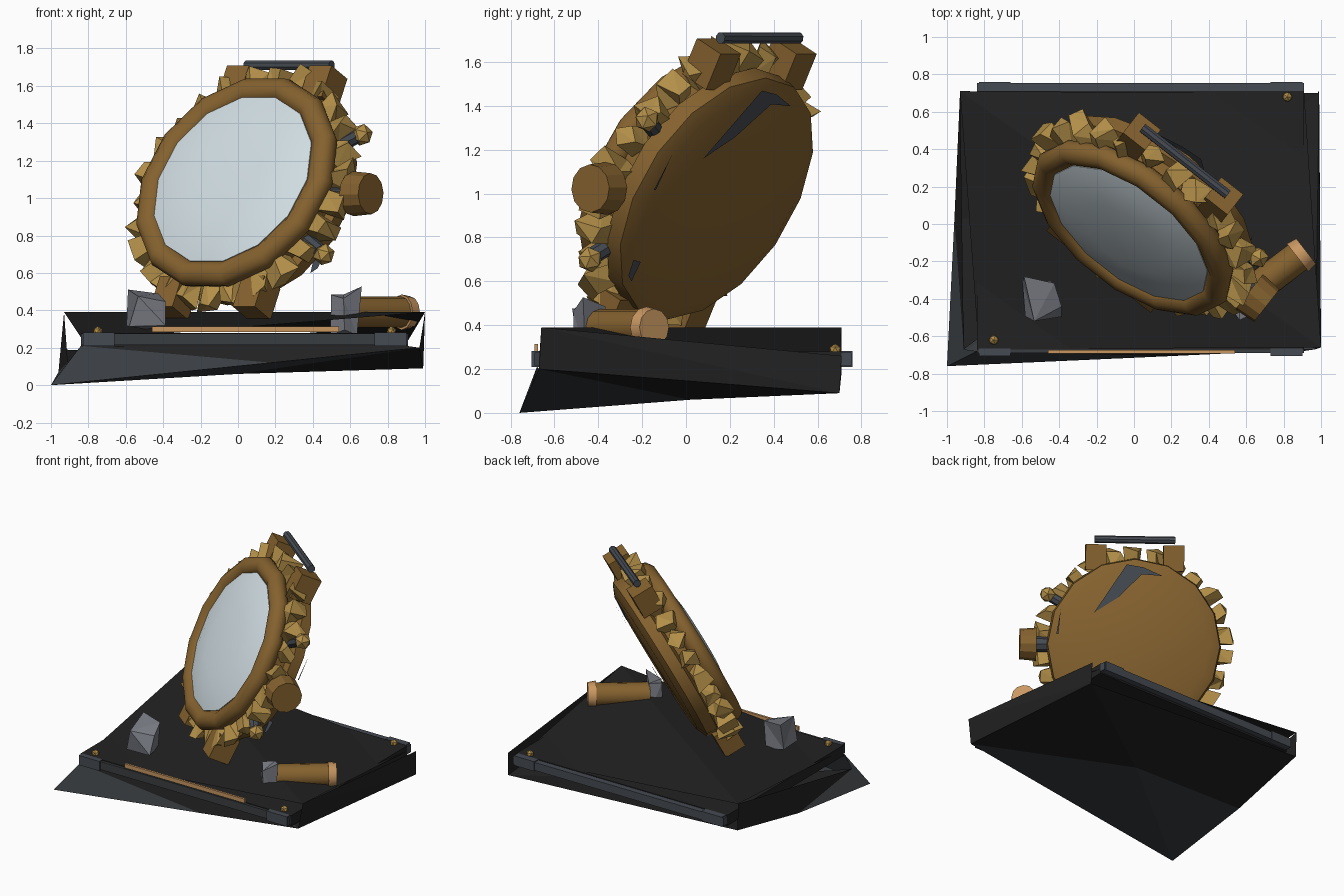
import bpy, bmesh, math, random
from mathutils import Matrix, Vector

random.seed(4)
cube = bpy.data.objects.get("Cube")
if cube:
    bpy.data.objects.remove(cube, do_unlink=True)


def material(name, r, g, b):
    m = bpy.data.materials.new(name)
    m.use_nodes = True
    m.diffuse_color = (r, g, b, 1)
    m.node_tree.nodes["Principled BSDF"].inputs["Base Color"].default_value = (r, g, b, 1)
    return m


BRASS = material("dark brass", .235, .122, .028)
GOLD = material("bright brass", .45, .275, .066)
COPPER = material("pale copper", .58, .31, .12)
GLASS = material("pale glass", .64, .73, .77)
STEEL = material("steel", .2, .21, .24)
BLUED = material("blued steel", .06, .07, .085)
CHARCOAL = material("charcoal", .042, .047, .053)
BLACK = material("black", .016, .016, .016)

# Local frame of the tilted watch: X along the face, Y up the face, Z out of the glass
axis_z = Vector((-.55, -.70, .46)).normalized()
axis_x = Vector((.787, -.617, 0)).normalized()
axis_y = axis_z.cross(axis_x)
WATCH = Matrix((axis_x, axis_y, axis_z)).transposed().to_4x4()
WATCH.translation = (-.045, -.07, 1.115)
WORLD = Matrix.Identity(4)


def finish(name, bm, mat, matrix=WORLD, smooth=None):
    me = bpy.data.meshes.new(name)
    bm.to_mesh(me)
    bm.free()
    ob = bpy.data.objects.new(name, me)
    bpy.context.collection.objects.link(ob)
    ob.matrix_world = matrix
    me.materials.append(mat)
    if smooth:
        bpy.ops.object.select_all(action='DESELECT')
        ob.select_set(True)
        bpy.context.view_layer.objects.active = ob
        bpy.ops.object.shade_smooth_by_angle(angle=math.radians(smooth))
    return ob


def box(name, lo, hi, mat, matrix=WORLD):
    lo, hi = Vector(lo), Vector(hi)
    bm = bmesh.new()
    bmesh.ops.create_cube(bm, size=1, matrix=Matrix.Translation((lo + hi) / 2)
                          @ Matrix.Diagonal((*(hi - lo), 1)))
    return finish(name, bm, mat, matrix)


def rod(name, a, b, r1, r2, mat, matrix=WORLD, sides=12, smooth=40):
    a, b = Vector(a), Vector(b)
    rot = (b - a).to_track_quat('Z', 'Y').to_matrix().to_4x4()
    bm = bmesh.new()
    bmesh.ops.create_cone(bm, cap_ends=True, segments=sides, radius1=r1, radius2=r2,
                          depth=(b - a).length, matrix=Matrix.Translation((a + b) / 2) @ rot)
    return finish(name, bm, mat, matrix, smooth)


def ball(name, centre, r, mat, matrix=WORLD):
    bm = bmesh.new()
    bmesh.ops.create_icosphere(bm, subdivisions=1, radius=r, matrix=Matrix.Translation(centre))
    return finish(name, bm, mat, matrix)


def lathe(name, profile, sides, mat, matrix, smooth=35, closed=False):
    bm = bmesh.new()
    vs = [bm.verts.new((r, 0, z)) for r, z in profile]
    pairs = list(zip(vs, vs[1:])) + ([(vs[-1], vs[0])] if closed else [])
    es = [bm.edges.new(p) for p in pairs]
    bmesh.ops.spin(bm, geom=vs + es, axis=(0, 0, 1), cent=(0, 0, 0),
                   angle=math.tau, steps=sides, use_duplicate=False)
    bmesh.ops.remove_doubles(bm, verts=bm.verts, dist=1e-4)
    bmesh.ops.recalc_face_normals(bm, faces=bm.faces)
    return finish(name, bm, mat, matrix, smooth)


def sheet(name, faces, mat, matrix=WORLD):
    """Thin folded panel from a few faces."""
    bm = bmesh.new()
    for f in faces:
        bm.faces.new([bm.verts.new(p) for p in f])
    bmesh.ops.remove_doubles(bm, verts=bm.verts, dist=1e-4)
    bmesh.ops.recalc_face_normals(bm, faces=bm.faces)
    return finish(name, bm, mat, matrix)


def back_patch(name, outline):
    """Blued plate lying on the case back."""
    return sheet(name, [[(x, y, -.349) for x, y in outline]], BLUED, WATCH)


def chunk(name, centre, size, turn, mat):
    """Rough, crumpled block."""
    bm = bmesh.new()
    bmesh.ops.create_cube(bm, size=1)
    for v in bm.verts:
        v.co += Vector([random.uniform(-.18, .18) for _ in range(3)])
    bmesh.ops.triangulate(bm, faces=bm.faces)
    mat4 = Matrix.Translation(centre) @ Matrix.Rotation(turn, 4, 'Z') @ Matrix.Diagonal((*size, 1))
    return finish(name, bm, mat, mat4)


# Watch case, bezel and glass
lathe("case", [(0, -.345), (.54, -.335), (.62, -.3), (.63, -.22), (.58, -.2),
               (.58, -.06), (.5, -.05)], 16, BRASS, WATCH)
tube = [(.564 + .07 * math.cos(t * math.tau / 10), -.07 + .066 * math.sin(t * math.tau / 10))
        for t in range(10)]
lathe("bezel", tube, 14, BRASS, WATCH, 60, closed=True)
lathe("glass", [(0, .025), (.25, .018), (.42, -.005), (.505, -.03), (.505, -.05), (0, -.05)],
      14, GLASS, WATCH, 50)
back_patch("upper_back_patch", [(.06, .58), (-.06, .56), (-.2, .5), (-.05, .51), (.12, .34), (.29, .23)])
back_patch("side_back_sliver", [(.53, .25), (.56, .07), (.545, .07)])
back_patch("lower_back_patch", [(.44, -.3), (.5, -.29), (.49, -.37), (.45, -.4)])

# Rough wedge teeth around the rim
bm = bmesh.new()
COUNT = 26
for i in range(COUNT):
    place = (Matrix.Rotation(math.tau * (i + .5) / COUNT, 4, 'Z')
             @ Matrix.Translation((.635, 0, -.155))
             @ Matrix.Rotation(random.uniform(-.8, .8), 4, 'X')
             @ Matrix.Diagonal((.14, .095, .105, 1)))
    for v in bmesh.ops.create_cube(bm, size=1, matrix=place)["verts"]:
        v.co += Vector([random.uniform(-.03, .03) for _ in range(3)])
bmesh.ops.triangulate(bm, faces=bm.faces)
finish("rim_teeth", bm, GOLD, WATCH)

# Lugs above and below, with the strap bar on top
for side, s in (("left", 1), ("right", -1)):
    for end, e in (("upper", 1), ("lower", -1)):
        v0, v1 = sorted((e * .54, e * .725))
        box(f"{end}_{side}_lug", (s * .28 - .075, v0, -.265), (s * .28 + .075, v1, -.11), BRASS, WATCH)
rod("strap_bar", (-.29, .765, -.185), (.29, .765, -.185), .027, .027, BLUED, WATCH, 8)

# Crown and push buttons
rod("crown_stem", (.55, 0, -.2), (.72, 0, -.2), .055, .055, BLUED, WATCH, 8)
rod("crown", (.70, 0, -.2), (.82, 0, -.2), .12, .11, BRASS, WATCH, 12, 20)
for name, ang in (("upper", 30), ("lower", -30)):
    c, s = math.cos(math.radians(ang)), math.sin(math.radians(ang))
    rod(name + "_button_stem", (.55 * c, .55 * s, -.2), (.7 * c, .7 * s, -.2), .04, .04, BLUED, WATCH, 8)
    ball(name + "_button", (.72 * c, .72 * s, -.21), .06, GOLD, WATCH)

# Plinth plate with rails, corner blocks and rivets
box("plinth_plate", (-.84, -.67, .2), (.91, .71, .28), BLACK)
box("front_rail", (-.84, -.69, .215), (.91, -.67, .275), CHARCOAL)
box("back_rail", (-.84, .71, .215), (.91, .755, .275), BLUED)
for x in (-.83, .73):
    box("front_corner_block", (x, -.705, .21), (x + .17, -.665, .282), BLUED)
    box("back_corner_block", (x, .71, .21), (x + .17, .76, .282), BLUED)
box("brass_strip", (-.46, -.692, .283), (.54, -.675, .314), COPPER)
for p in ((-.75, -.62), (.82, -.62), (.82, .68)):
    ball("rivet", (*p, .287), .028, GOLD)

# Folded plinth top: a diagonal ridge falling to the two other corners
ridge_l, ridge_r = (-.93, .71, .39), (1, -.66, .39)
sheet("plinth_top", [(ridge_l, ridge_r, (.91, .70, .24)),
                     (ridge_l, (-.83, -.67, .24), ridge_r)], BLACK)

# Skewed underside with a low front corner, and sliver side panels
tip, hub, left_mid = (-1, -.76, 0), (0, .02, .06), (-.96, .03, .07)
low_front_l, low_front_r = (-.91, -.67, .12), (.97, -.67, .2)
low_back_l, low_back_r = (-.925, .71, .19), (.99, .70, .09)
plate_l, split = (-.84, -.68, .21), (.18, -.707, .12)
sheet("underside_back", [(hub, low_front_r, low_back_r), (hub, low_back_r, low_back_l),
                         (hub, low_back_l, left_mid), (hub, left_mid, low_front_l)], BLACK)
sheet("underside_wedge", [(tip, split, hub), (split, low_front_r, hub), (tip, hub, left_mid),
                          (tip, left_mid, low_front_l), (tip, low_front_l, plate_l),
                          (tip, split, plate_l)], CHARCOAL)
sheet("front_panel", [(plate_l, split, low_front_r, (.9, -.68, .21))], BLACK)
sheet("left_panel", [(ridge_l, low_back_l, left_mid), (ridge_l, left_mid, low_front_l)], BLACK)
sheet("right_panel", [(ridge_r, (.985, .71, .26), low_back_r), (ridge_r, low_back_r, low_front_r)], BLACK)

# Steel clamps and the brass handle lying on the plate
chunk("loose_clamp", (-.49, -.39, .385), (.15, .19, .19), .1, STEEL)
chunk("handle_clamp", (.565, -.44, .395), (.1, .13, .2), .7, STEEL)
rod("handle", (.58, -.40, .39), (.89, -.165, .39), .083, .083, BRASS)
rod("handle_flange", (.875, -.18, .39), (.92, -.145, .39), .095, .085, COPPER)
